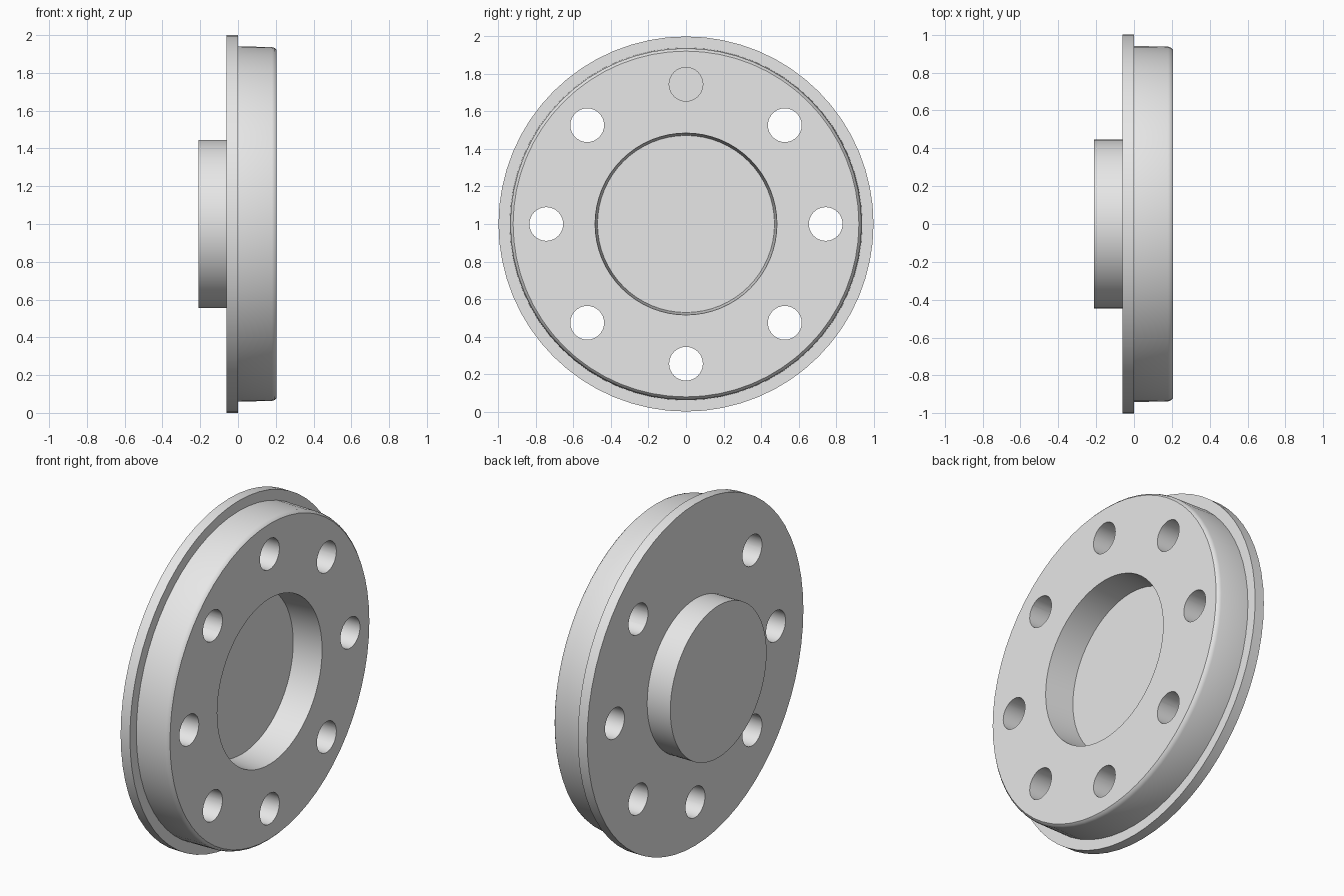
import bpy, bmesh, math
from mathutils import Matrix, Vector

cube = bpy.data.objects.get("Cube")
if cube:
    bpy.data.objects.remove(cube)

CENTRE_Z = 1.0
SEGMENTS = 64

grey = bpy.data.materials.new("light grey metal")
grey.use_nodes = True
grey.diffuse_color = (0.8, 0.8, 0.8, 1)
grey.node_tree.nodes["Principled BSDF"].inputs["Base Color"].default_value = (0.8, 0.8, 0.8, 1)


def add_object(name, bm):
    bmesh.ops.recalc_face_normals(bm, faces=bm.faces)
    mesh = bpy.data.meshes.new(name)
    bm.to_mesh(mesh)
    bm.free()
    mesh.materials.append(grey)
    obj = bpy.data.objects.new(name, mesh)
    bpy.context.collection.objects.link(obj)
    return obj


def lathe_x(name, profile):
    """Turn (x, radius) points around the x axis and cap both ends."""
    bm = bmesh.new()
    rings = []
    for x, r in profile:
        angles = [2 * math.pi * i / SEGMENTS for i in range(SEGMENTS)]
        rings.append([bm.verts.new((x, r * math.sin(a), CENTRE_Z + r * math.cos(a)))
                      for a in angles])
    for a, b in zip(rings, rings[1:]):
        for i in range(SEGMENTS):
            j = (i + 1) % SEGMENTS
            bm.faces.new((a[i], a[j], b[j], b[i]))
    bm.faces.new(rings[0])
    bm.faces.new(rings[-1])
    return add_object(name, bm)


# Turned body: rear hub, thin flange, raised disc with eased edge, tapered recess
flange = lathe_x("flanged_disc", [
    (-0.21, 0.445), (-0.06, 0.445),
    (-0.06, 1.0), (0.0, 1.0),
    (0.0, 0.94), (0.18, 0.937), (0.195, 0.932), (0.205, 0.922),
    (0.205, 0.485), (0.027, 0.472),
])

# Ring of eight bolt holes; the top one stops at the flange
bm = bmesh.new()
for i in range(8):
    a = i * math.pi / 4
    start, end = (0.0 if i == 0 else -0.15), 0.3
    place = Matrix.Translation(Vector(((start + end) / 2, 0.745 * math.sin(a),
                                       CENTRE_Z + 0.745 * math.cos(a))))
    bmesh.ops.create_cone(bm, cap_ends=True, segments=32, radius1=0.09, radius2=0.09,
                          depth=end - start,
                          matrix=place @ Matrix.Rotation(math.pi / 2, 4, 'Y'))
cutter = add_object("bolt_hole_cutter", bm)
cutter.hide_render = True

cut = flange.modifiers.new("bolt holes", 'BOOLEAN')
cut.operation = 'DIFFERENCE'
cut.solver = 'EXACT'
cut.object = cutter

# Bake the holes in and discard the cutter
graph = bpy.context.evaluated_depsgraph_get()
baked = bpy.data.meshes.new_from_object(flange.evaluated_get(graph))
flange.modifiers.clear()
flange.data = baked
bpy.data.objects.remove(cutter)

# Smooth round walls, sharp rims
bpy.ops.object.select_all(action='DESELECT')
flange.select_set(True)
bpy.context.view_layer.objects.active = flange
bpy.ops.object.shade_smooth_by_angle(angle=math.radians(30))
